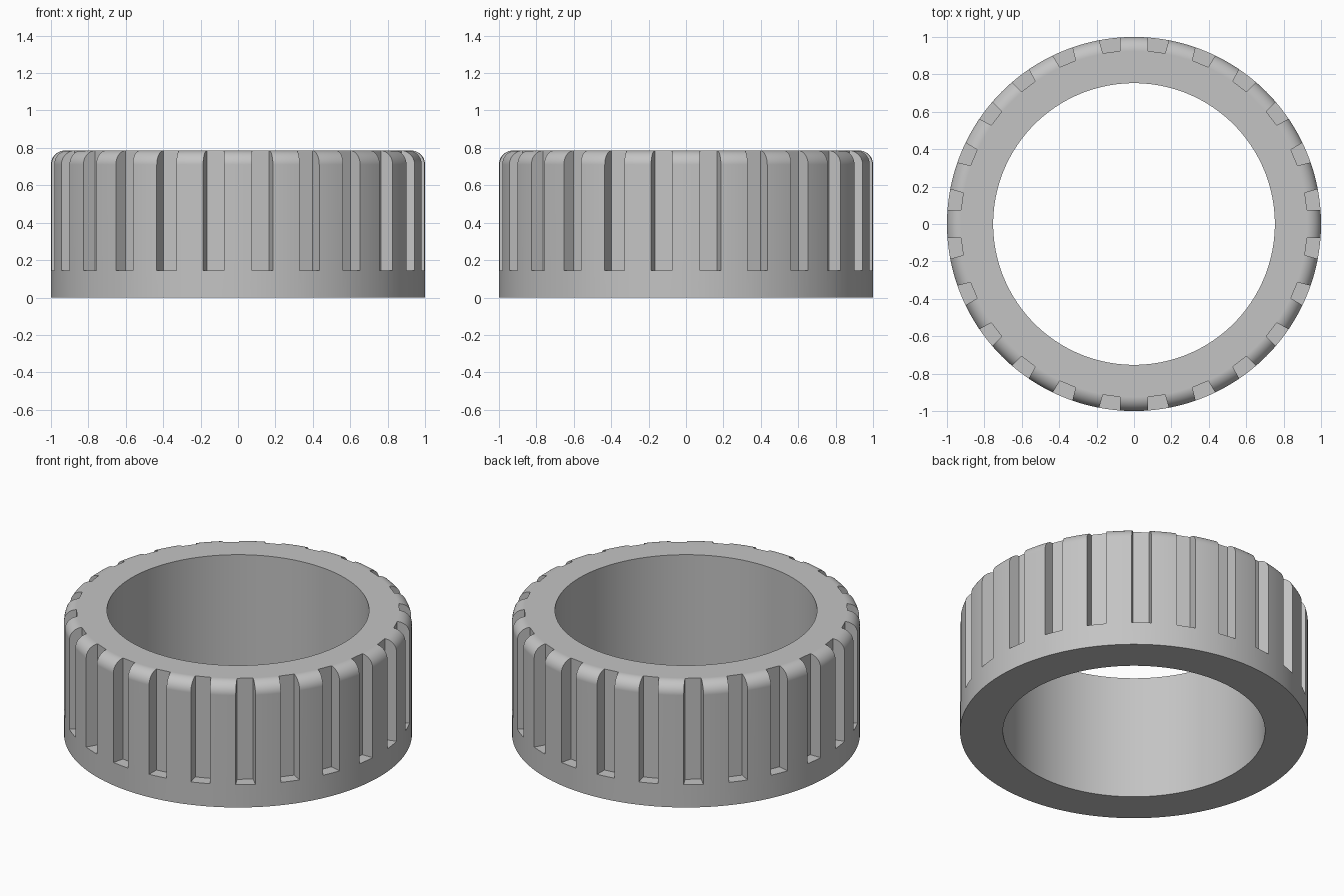
import bpy, bmesh
from math import sin, cos, pi, radians
from mathutils import Matrix, Vector

cube = bpy.data.objects.get("Cube")
if cube:
    bpy.data.objects.remove(cube, do_unlink=True)

OUTER, BORE, HEIGHT, FILLET = 1.0, 0.753, 0.786, 0.075
SLOTS, SLOT_FLOOR, SLOT_RADIUS = 24, 0.145, 0.927

grey = bpy.data.materials.new("plain grey")
grey.use_nodes = True
grey.diffuse_color = (0.55, 0.55, 0.55, 1)
grey.node_tree.nodes["Principled BSDF"].inputs["Base Color"].default_value = grey.diffuse_color


def make_object(name, bm):
    bmesh.ops.recalc_face_normals(bm, faces=bm.faces)
    mesh = bpy.data.meshes.new(name)
    bm.to_mesh(mesh)
    bm.free()
    mesh.materials.append(grey)
    obj = bpy.data.objects.new(name, mesh)
    bpy.context.collection.objects.link(obj)
    return obj


# Ring body: a closed profile turned about z, with a rounded top outer edge
profile = [(BORE, 0), (OUTER, 0)]
for i in range(11):
    a = i / 10 * pi / 2
    profile.append((OUTER - FILLET * (1 - cos(a)), HEIGHT - FILLET * (1 - sin(a))))
profile.append((BORE, HEIGHT))
bm = bmesh.new()
verts = [bm.verts.new((r, 0, z)) for r, z in profile]
edges = [bm.edges.new((v, verts[(i + 1) % len(verts)])) for i, v in enumerate(verts)]
bmesh.ops.spin(bm, geom=verts + edges, cent=(0, 0, 0), axis=(0, 0, 1),
               angle=2 * pi, steps=192, use_merge=True)
bmesh.ops.remove_doubles(bm, verts=bm.verts, dist=0.0001)
ring = make_object("grip_ring", bm)

# Slot cutters: tapered prisms, narrower at the floor of each slot
bm = bmesh.new()
outline = [(SLOT_RADIUS, -0.046), (1.06, -0.066), (1.06, 0.066), (SLOT_RADIUS, 0.046)]
for k in range(SLOTS):
    turn = Matrix.Rotation(radians((k + 0.5) * 360 / SLOTS), 3, "Z")
    face = bm.faces.new([bm.verts.new(turn @ Vector((x, y, SLOT_FLOOR))) for x, y in outline])
    extruded = bmesh.ops.extrude_face_region(bm, geom=[face])["geom"]
    top = [g for g in extruded if isinstance(g, bmesh.types.BMVert)]
    bmesh.ops.translate(bm, verts=top, vec=(0, 0, HEIGHT))
cutter = make_object("slot_cutter", bm)

# Cut the slots, then discard the helper
cut = ring.modifiers.new("slots", "BOOLEAN")
cut.operation = "DIFFERENCE"
cut.solver = "EXACT"
cut.object = cutter
bpy.ops.object.select_all(action="DESELECT")
ring.select_set(True)
bpy.context.view_layer.objects.active = ring
bpy.ops.object.modifier_apply(modifier=cut.name)
bpy.data.objects.remove(cutter, do_unlink=True)

# Smooth the curved walls, keeping slot and rim edges crisp
bpy.ops.object.shade_smooth_by_angle(angle=radians(30))
weighted = ring.modifiers.new("even_shading", "WEIGHTED_NORMAL")
weighted.keep_sharp = True
